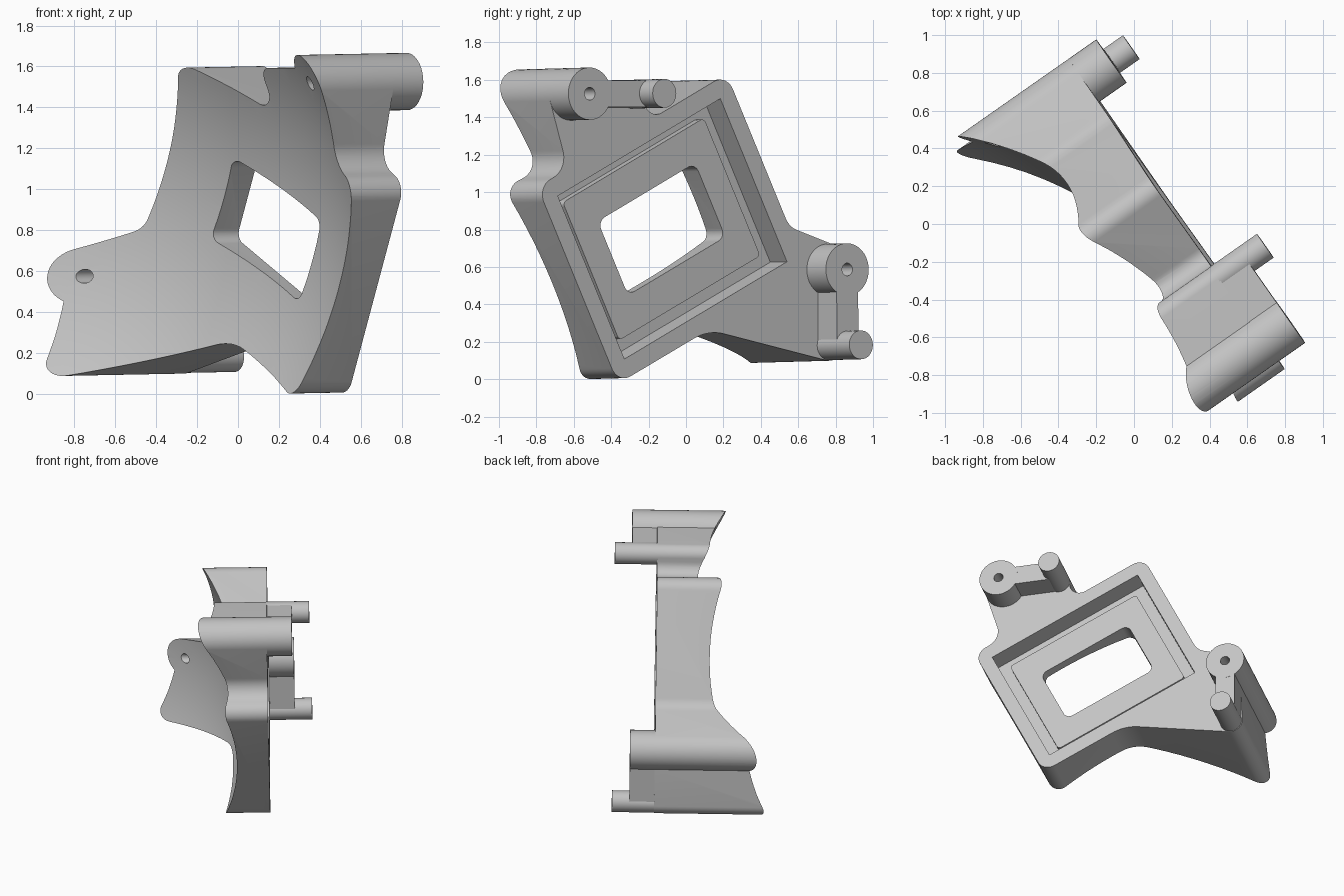
import bpy
from math import sin, cos, tan, radians
from mathutils import Vector, Matrix

cube = bpy.data.objects.get("Cube")
if cube:
    bpy.data.objects.remove(cube, do_unlink=True)

grey = bpy.data.materials.new("matte grey")
grey.use_nodes = True
grey.diffuse_color = (0.55, 0.55, 0.55, 1)
grey.node_tree.nodes["Principled BSDF"].inputs["Base Color"].default_value = grey.diffuse_color

# Part frame: local X across the plate, local Y up, local Z out of the back
yaw, tilt = radians(35), 0.016
n = Vector((cos(yaw), sin(yaw), tilt)).normalized()
across = Vector((-sin(yaw), cos(yaw), 0))
up = n.cross(across)
PLACE = Matrix((across, up, n)).transposed().to_4x4()
PLACE.translation = n * tilt * 0.8

BACK, BOSS_END, PIN_END = 0.216, 0.393, 0.515
MID, TURN = Vector((-0.24, 0.80)), radians(26)
BOSS_A, PIN_A = (-0.895, 1.52), (-0.493, 1.52)
BOSS_B, PIN_B = (0.775, 0.58), (0.775, 0.175)


def framed(a, b, r=0):
    """Point in the tilted window frame, with a corner radius."""
    p = MID + Matrix.Rotation(TURN, 2) @ Vector((a, b))
    return (p.x, p.y, r)


def arc(centre, r, start, end, steps=20):
    angles = [radians(start + (end - start) * i / steps) for i in range(steps + 1)]
    return [(centre[0] + r * cos(a), centre[1] + r * sin(a), 0) for a in angles]


def fillet(corners, steps=10):
    """Round each corner of a closed outline by its own radius."""
    out = []
    for i, (x, y, r) in enumerate(corners):
        p = Vector((x, y))
        if r == 0:
            out.append(p)
            continue
        a = (Vector(corners[i - 1][:2]) - p).normalized()
        b = (Vector(corners[(i + 1) % len(corners)][:2]) - p).normalized()
        half = a.angle(b) / 2
        centre = p + (a + b).normalized() * (r / sin(half))
        s, e = p + a * (r / tan(half)) - centre, p + b * (r / tan(half)) - centre
        sweep = s.angle_signed(e)
        for k in range(steps + 1):
            out.append(centre + Matrix.Rotation(-sweep * k / steps, 2) @ s)
    return out


def prism(name, corners, low, high):
    pts = fillet(corners)
    count = len(pts)
    verts = [(p.x, p.y, h) for h in (low, high) for p in pts]
    faces = [list(range(count))[::-1], list(range(count, 2 * count))]
    for i in range(count):
        j = (i + 1) % count
        faces.append((i, j, count + j, count + i))
    mesh = bpy.data.meshes.new(name)
    mesh.from_pydata(verts, [], faces)
    mesh.materials.append(grey)
    obj = bpy.data.objects.new(name, mesh)
    bpy.context.collection.objects.link(obj)
    obj.matrix_world = PLACE
    return obj


def tilted_box(name, w, h, r, low, high):
    corners = [framed(sx * w / 2, sy * h / 2, r) for sx, sy in ((-1, -1), (1, -1), (1, 1), (-1, 1))]
    return prism(name, corners, low, high)


def rod(name, centre, r, low, high):
    return prism(name, arc(centre, r, 0, 351, 39), low, high)


def combine(obj, tool, operation="DIFFERENCE"):
    mod = obj.modifiers.new("cut", "BOOLEAN")
    mod.operation, mod.solver, mod.object = operation, "EXACT", tool
    bpy.context.view_layer.objects.active = obj
    bpy.ops.object.modifier_apply(modifier=mod.name)
    bpy.data.objects.remove(tool, do_unlink=True)


def smooth(obj):
    bpy.ops.object.select_all(action="DESELECT")
    obj.select_set(True)
    bpy.context.view_layer.objects.active = obj
    bpy.ops.object.shade_smooth_by_angle(angle=radians(25))


# Bracket body: window frame with two mounting arms
outline = [framed(-0.69, -0.585, 0.09), (-0.01, 0.26, 0.3), (0.86, 0.075, 0.08)]
outline += arc(BOSS_B, 0.14, -60, 70)
outline += [framed(0.69, -0.325, 0.12), framed(0.69, 0.585, 0.09), (-0.418, 1.364, 0.08)]
outline += arc(PIN_A, 0.075, 0, 90)
outline += arc(BOSS_A, 0.14, 32, 195)
outline += [(-0.92, 1.12, 0.12), framed(-0.69, 0.585, 0.09)]
body = prism("bracket_body", outline, -0.8, BACK)

# Rear recess, raised pad and window opening
combine(body, tilted_box("recess_cutter", 1.187, 0.97, 0, 0.06, 0.5))
combine(body, tilted_box("raised_pad", 1.03, 0.82, 0.025, -0.1, 0.115), "UNION")
combine(body, tilted_box("window_cutter", 0.71, 0.44, 0.05, -1, 0.5))

# Hollow spherical front
RADIUS = 1.9
bpy.ops.mesh.primitive_uv_sphere_add(segments=128, ring_count=64, radius=RADIUS)
ball = bpy.context.object
ball.matrix_world = PLACE @ Matrix.Translation((-0.42, 0.73, 0.055 - RADIUS))
ball.data.materials.append(grey)
combine(body, ball)

# Rear bosses, webs and locating pins
parts = [body]
for side, boss, pin in (("upper", BOSS_A, PIN_A), ("lower", BOSS_B, PIN_B)):
    mount = rod(side + "_boss", boss, 0.14, 0.21, BOSS_END)
    start, end = Vector(boss), Vector(pin)
    flat = (end - start).normalized()
    side_step = Vector((-flat.y, flat.x)) * 0.07
    web = [start - side_step, end - side_step, end + side_step, start + side_step]
    combine(mount, prism("web", [(p.x, p.y, 0) for p in web], 0.212, BOSS_END - 0.001), "UNION")
    for part in (body, mount):
        combine(part, rod("hole_cutter", boss, 0.034, -1, 1))
    parts += [mount, rod(side + "_pin", pin, 0.077, 0.21, PIN_END)]

for part in parts:
    smooth(part)
